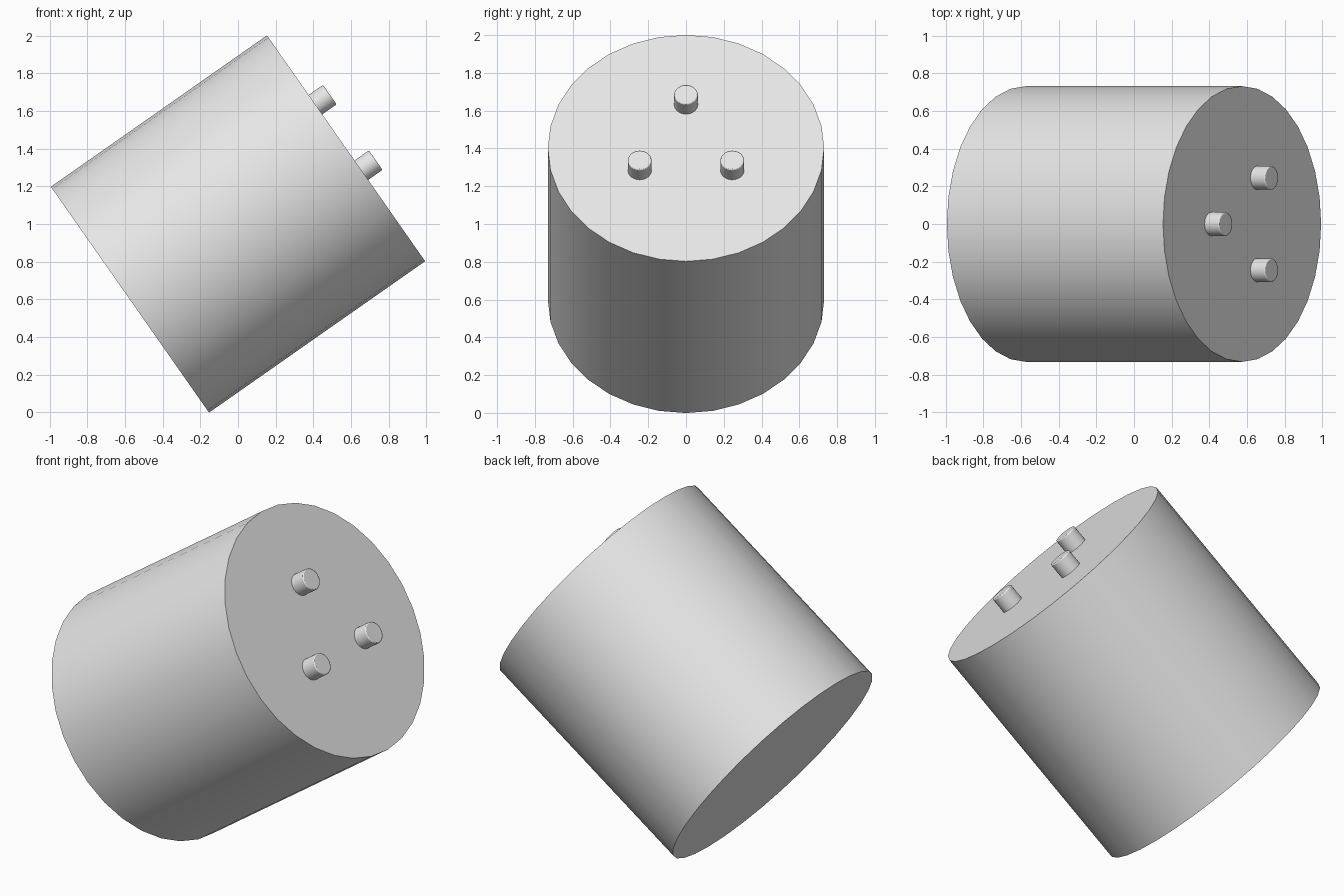
import bpy
from math import radians, cos, sin, pi
from mathutils import Matrix, Vector

cube = bpy.data.objects.get("Cube")
if cube:
    bpy.data.objects.remove(cube, do_unlink=True)

RADIUS, LENGTH = 0.7315, 1.4
PIN_RADIUS, PIN_HEIGHT, PIN_RING = 0.063, 0.093, 0.283
TILT = Matrix.Translation((0, 0, 1)) @ Matrix.Rotation(radians(55), 4, 'Y')

grey = bpy.data.materials.new("light_grey")
grey.use_nodes = True
colour = (0.8, 0.8, 0.8, 1)
grey.diffuse_color = colour
grey.node_tree.nodes["Principled BSDF"].inputs["Base Color"].default_value = colour


def tilted_cylinder(name, radius, depth, centre, bevel=0):
    """Cylinder placed in the tilted frame of the body."""
    bpy.ops.mesh.primitive_cylinder_add(vertices=32, radius=radius, depth=depth)
    obj = bpy.context.object
    obj.name = name
    obj.matrix_world = TILT @ Matrix.Translation(Vector(centre))
    obj.data.materials.append(grey)
    bpy.ops.object.shade_smooth_by_angle(angle=radians(30))
    if bevel:
        mod = obj.modifiers.new("rounded_rim", 'BEVEL')
        mod.width = bevel
        mod.segments = 2
        mod.limit_method = 'ANGLE'
    return obj


# Main drum, tipped over on its lower rim
tilted_cylinder("drum", RADIUS, LENGTH, (0, 0, 0))

# Three pins in a triangle on the raised end
sunk = 0.02
for i, name in enumerate(("pin_upper", "pin_right", "pin_left")):
    a = pi + i * 2 * pi / 3
    height = LENGTH / 2 + (PIN_HEIGHT - sunk) / 2
    tilted_cylinder(name, PIN_RADIUS, PIN_HEIGHT + sunk,
                    (PIN_RING * cos(a), PIN_RING * sin(a), height), bevel=0.006)
